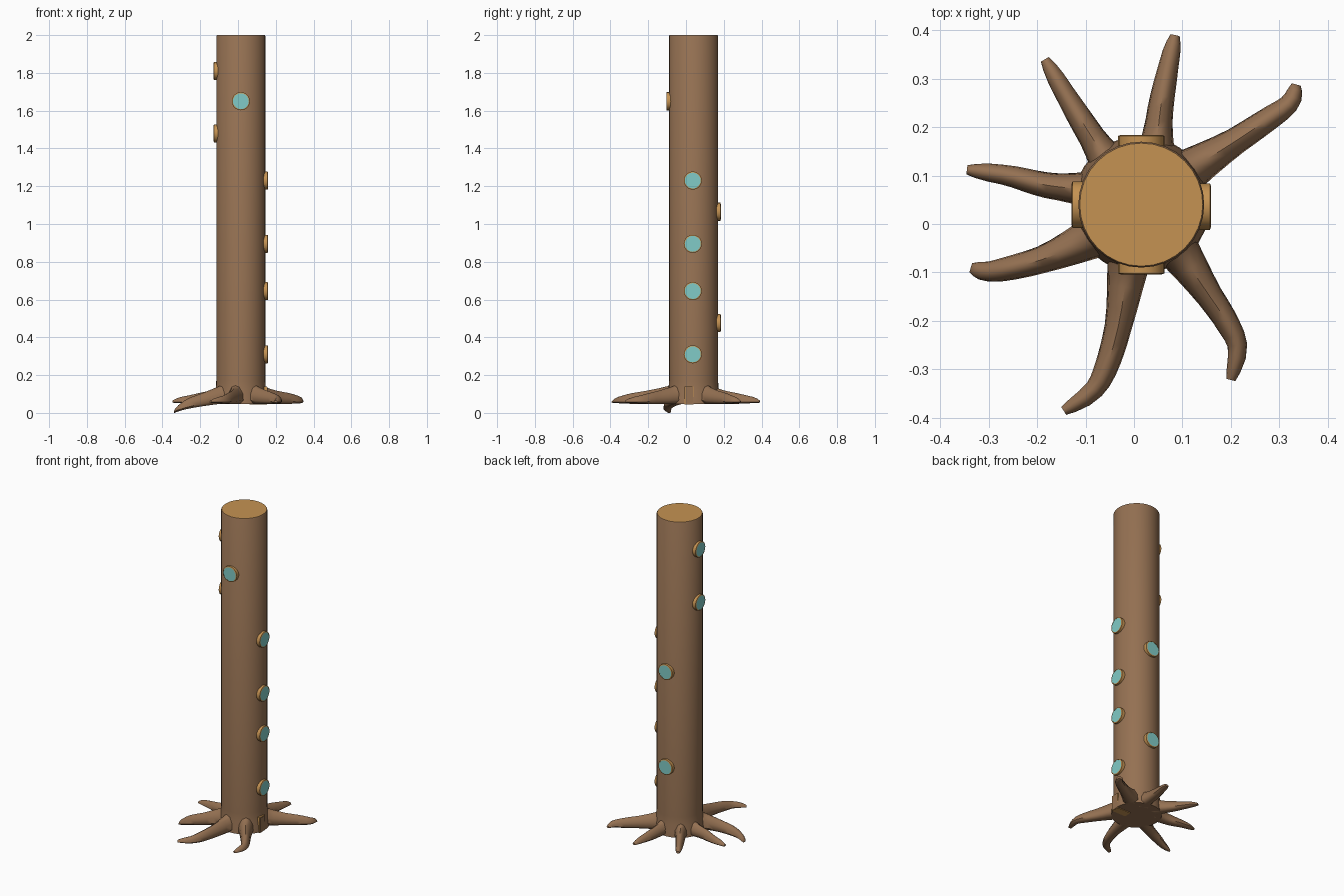
import bpy, bmesh, math
from mathutils import Vector, Matrix

if "Cube" in bpy.data.objects:
    bpy.data.objects.remove(bpy.data.objects["Cube"])

CX, CY, R = 0.015, 0.04, 0.13


def material(name, rgb):
    m = bpy.data.materials.new(name)
    m.diffuse_color = (*rgb, 1)
    m.use_nodes = True
    m.node_tree.nodes["Principled BSDF"].inputs["Base Color"].default_value = m.diffuse_color
    return m


BARK = material("bark", (0.30, 0.165, 0.085))
WOOD = material("cut_wood", (0.56, 0.29, 0.085))
GLASS = material("glass", (0.22, 0.60, 0.57))


def finish(name, bm, mats, angle=40):
    bmesh.ops.recalc_face_normals(bm, faces=bm.faces)
    me = bpy.data.meshes.new(name)
    bm.to_mesh(me)
    bm.free()
    for m in mats:
        me.materials.append(m)
    ob = bpy.data.objects.new(name, me)
    bpy.context.collection.objects.link(ob)
    bpy.context.view_layer.objects.active = ob
    ob.select_set(True)
    bpy.ops.object.shade_smooth_by_angle(angle=math.radians(angle))
    ob.select_set(False)
    return ob


def loft(bm, rings):
    """Skin a list of closed rings and cap both ends; returns the end cap."""
    vs = [[bm.verts.new(p) for p in ring] for ring in rings]
    n = len(vs[0])
    for a, b in zip(vs, vs[1:]):
        for i in range(n):
            j = (i + 1) % n
            bm.faces.new((a[i], a[j], b[j], b[i]))
    bm.faces.new(vs[0])
    return bm.faces.new(vs[-1])


def circle(r, z, n):
    return [Vector((r * math.cos(i * math.tau / n), r * math.sin(i * math.tau / n), z)) for i in range(n)]


# Trunk: slightly flared at the foot, cut wood on top
bm = bmesh.new()
profile = [(0.142, 0.048), (0.14, 0.08), (0.133, 0.12), (R, 0.17), (R, 1.995), (R - 0.003, 2.0)]
cap = loft(bm, [[p + Vector((CX, CY, 0)) for p in circle(r, z, 32)] for r, z in profile])
cap.material_index = 1
finish("trunk", bm, [BARK, WOOD])


# Roots: tapered ridges swept along curved ground paths
def catmull(p, t):
    i = min(int(t), len(p) - 2)
    u = t - i
    a, b, c, d = p[max(i - 1, 0)], p[i], p[i + 1], p[min(i + 2, len(p) - 1)]
    return 0.5 * (2 * b + (c - a) * u + (2 * a - 5 * b + 4 * c - d) * u * u + (3 * b - a - 3 * c + d) * u ** 3)


def lerp_table(table, t):
    for (t0, v0), (t1, v1) in zip(table, table[1:]):
        if t <= t1:
            return v0 + (v1 - v0) * (t - t0) / (t1 - t0)
    return table[-1][1]


WIDTH = [(0, 0.062), (0.2, 0.046), (0.4, 0.03), (0.65, 0.025), (0.88, 0.019), (1, 0.010)]
TOP = [(0, 0.205), (0.2, 0.145), (0.4, 0.118), (0.65, 0.10), (0.88, 0.083), (1, 0.066)]
BOTTOM = [(0, 0.048), (0.6, 0.048), (1, 0.054)]
SECTION = [(-0.55, 0), (-0.95, 0.2), (-0.85, 0.55), (-0.45, 0.9), (0, 1), (0.45, 0.9), (0.85, 0.55), (0.95, 0.2), (0.55, 0)]


def root(name, points, droop=0.0):
    pts = [Vector(p) for p in points]
    pts.insert(0, pts[0].lerp(Vector((CX, CY)), 0.3))
    last, steps, rings = len(pts) - 1, 14, []
    for k in range(steps + 1):
        f = k / steps
        c = catmull(pts, f * last)
        d = (catmull(pts, min(f + 0.02, 1) * last) - catmull(pts, max(f - 0.02, 0) * last)).normalized()
        side = Vector((d.y, -d.x))
        w, zb, zt = lerp_table(WIDTH, f), lerp_table(BOTTOM, f), lerp_table(TOP, f)
        drop = droop * max(0, f - 0.25) / 0.75
        rings.append([(*(c + side * s * w), zb + (zt - zb) * h - drop) for s, h in SECTION])
    bm = bmesh.new()
    loft(bm, rings)
    finish(name, bm, [BARK], 50)


root("root_north_west", [(-0.055, 0.13), (-0.10, 0.20), (-0.14, 0.265), (-0.184, 0.34)])
root("root_north", [(0.045, 0.15), (0.055, 0.24), (0.07, 0.32), (0.085, 0.39)])
root("root_north_east", [(0.12, 0.115), (0.20, 0.165), (0.275, 0.215), (0.322, 0.25), (0.335, 0.288)])
root("root_south_east", [(0.095, -0.06), (0.15, -0.14), (0.19, -0.20), (0.214, -0.255), (0.20, -0.322)])
root("root_south", [(-0.012, -0.085), (-0.03, -0.20), (-0.055, -0.29), (-0.085, -0.345), (-0.145, -0.386)])
root("root_south_west", [(-0.09, -0.03), (-0.18, -0.07), (-0.26, -0.092), (-0.305, -0.098), (-0.337, -0.09)], 0.054)
root("root_west", [(-0.09, 0.07), (-0.18, 0.08), (-0.26, 0.1), (-0.345, 0.112)])


# Windows: round wooden frames with a flush glass disc
def window(name, side, z, shift=0.0):
    ang = {"right": 0, "back": 90, "left": 180, "front": 270}[side]
    bm = bmesh.new()
    rings = [circle(0.048, 0, 20), circle(0.048, 0.026, 20), circle(0.042, 0.028, 20), circle(0.042, 0.0275, 20)]
    loft(bm, rings).material_index = 1
    reach = R - 0.014
    bm.transform(Matrix.Translation((CX, CY, z)) @ Matrix.Rotation(math.radians(ang), 4, 'Z')
                 @ Matrix.Translation((reach, shift, 0)) @ Matrix.Rotation(math.pi / 2, 4, 'Y'))
    finish(name, bm, [WOOD, GLASS])


for side, heights, shift in [("right", (0.31, 0.645, 0.895, 1.23), -0.004), ("left", (1.48, 1.81), 0),
                             ("front", (1.65,), 0), ("back", (0.475, 1.065), 0)]:
    for n, z in enumerate(heights, 1):
        window(f"window_{side}_{n}", side, z, shift)


# Door: small wooden frame block at the foot with a bark front
def box(name, lo, hi, mat):
    bm = bmesh.new()
    bmesh.ops.create_cube(bm, size=1)
    lo, hi = Vector(lo), Vector(hi)
    bm.transform(Matrix.Translation((lo + hi) / 2) @ Matrix.Diagonal((*(hi - lo), 1)))
    finish(name, bm, [mat])


box("door_frame", (0.06, -0.007, 0.044), (0.154, 0.04, 0.14), WOOD)
box("door", (0.14, -0.003, 0.046), (0.156, 0.036, 0.136), BARK)
